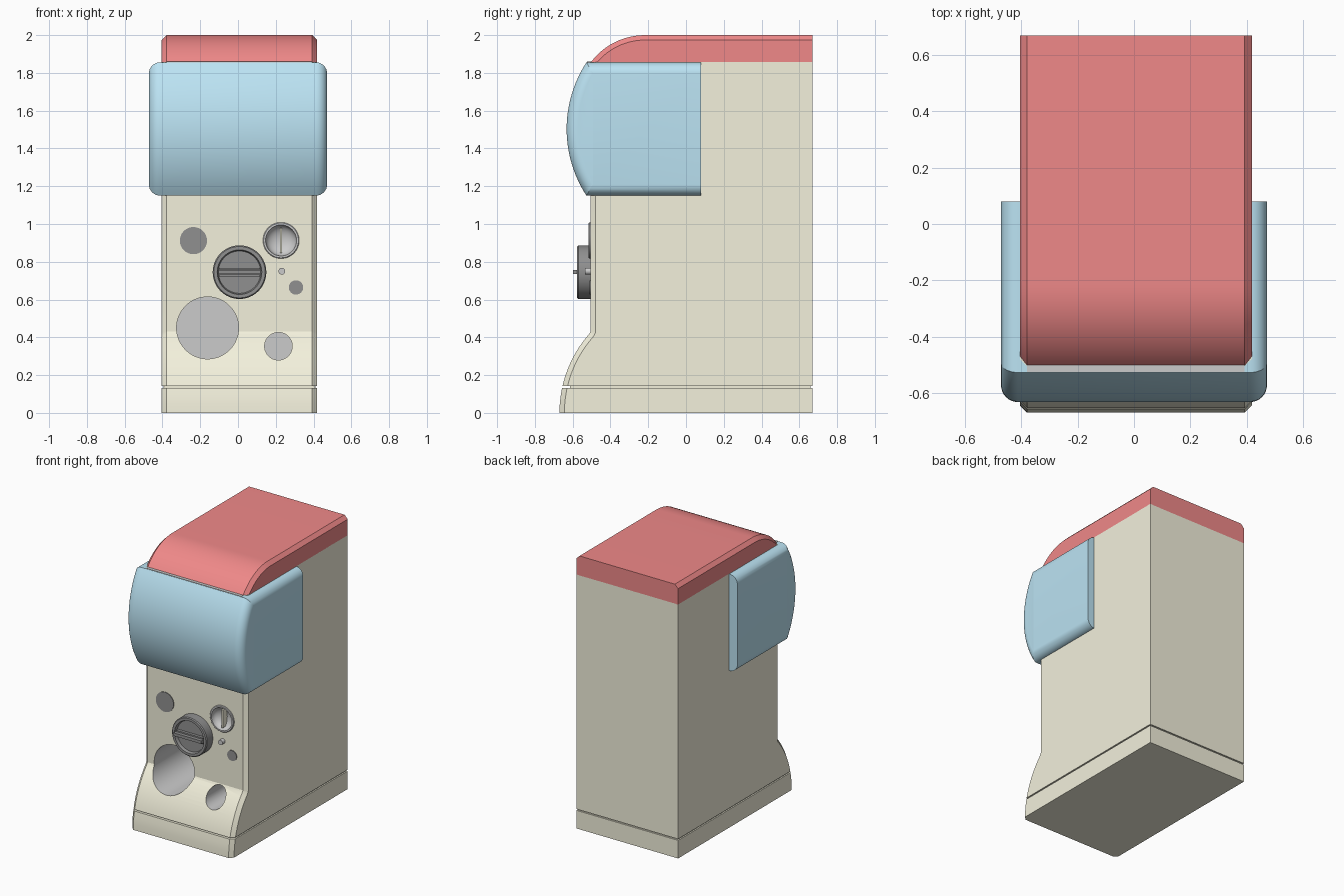
import bpy, bmesh
from math import sin, cos, pi, asin, radians
from mathutils import Matrix

if "Cube" in bpy.data.objects:
    bpy.data.objects.remove(bpy.data.objects["Cube"])


def material(name, r, g, b):
    m = bpy.data.materials.new(name)
    m.diffuse_color = (r, g, b, 1)
    m.use_nodes = True
    m.node_tree.nodes["Principled BSDF"].inputs["Base Color"].default_value = m.diffuse_color
    return m


cream = material("cream", .9, .88, .72)
red = material("red", .87, .25, .25)
blue = material("blue", .5, .77, .9)
dark = material("charcoal", .28, .28, .28)
grey = material("grey", .6, .6, .6)


def finish(name, bm, mats, index=0):
    bmesh.ops.remove_doubles(bm, verts=bm.verts, dist=1e-5)
    bmesh.ops.recalc_face_normals(bm, faces=bm.faces)
    for f in bm.faces:
        f.material_index = index
    me = bpy.data.meshes.new(name)
    bm.to_mesh(me)
    bm.free()
    for m in mats:
        me.materials.append(m)
    ob = bpy.data.objects.new(name, me)
    bpy.context.collection.objects.link(ob)
    smooth(ob)
    return ob


def smooth(ob):
    bpy.ops.object.select_all(action='DESELECT')
    ob.select_set(True)
    bpy.context.view_layer.objects.active = ob
    bpy.ops.object.shade_smooth_by_angle(angle=radians(25))


def inset(poly, n, d):
    """Move the edges of the first n points inward by d, keep the others in place."""
    out, count = [], len(poly)
    for i, p in enumerate(poly):
        lines = []
        for a, b in ((i - 1, i), (i, i + 1)):
            p0, p1 = poly[a % count], poly[b % count]
            dy, dz = p1[0] - p0[0], p1[1] - p0[1]
            l = (dy * dy + dz * dz) ** .5
            lines.append((dz / l, -dy / l, d if 0 <= a < n - 1 else 0))
        (a1, b1, c1), (a2, b2, c2) = lines
        det = a1 * b2 - a2 * b1
        if abs(det) < 1e-4:
            v = (a1 * c1, b1 * c1)
        else:
            v = ((c1 * b2 - c2 * b1) / det, (a1 * c2 - a2 * c1) / det)
        out.append((p[0] + v[0], p[1] + v[1]))
    return out


def loft(name, poly, n, stations, mat):
    """Side profile (y, z) carried through stations (x, inset)."""
    bm = bmesh.new()
    rings = [[bm.verts.new((x, y, z)) for y, z in inset(poly, n, d)] for x, d in stations]
    for r, s in zip(rings, rings[1:]):
        for i in range(len(r)):
            j = (i + 1) % len(r)
            bm.faces.new((r[i], r[j], s[j], s[i]))
    bm.faces.new(rings[0])
    bm.faces.new(rings[-1])
    return finish(name, bm, mat)


def lathe(name, x, z, profile, mats, index=0, seg=48):
    """Revolve (radius, y) points around a front-to-back axis."""
    bm = bmesh.new()
    vs = [bm.verts.new((x + r, y, z)) for r, y in profile]
    es = [bm.edges.new(e) for e in zip(vs, vs[1:])]
    bmesh.ops.spin(bm, geom=vs + es, cent=(x, 0, z), axis=(0, 1, 0), angle=2 * pi, steps=seg)
    return finish(name, bm, mats, index)


def box(name, x0, x1, y0, y1, z0, z1, mats):
    bm = bmesh.new()
    m = Matrix.Translation(((x0 + x1) / 2, (y0 + y1) / 2, (z0 + z1) / 2))
    m = m @ Matrix.Diagonal((x1 - x0, y1 - y0, z1 - z0, 1))
    bmesh.ops.create_cube(bm, size=1, matrix=m)
    return finish(name, bm, mats)


F, B = -.505, .67            # front panel and back planes
L, R, C = -.405, .419, .026  # cabinet sides and chamfer
sides = [(L, C), (L + C, 0), (R - C, 0), (R, C)]


def flare(z):
    return -.036 - (.634 ** 2 - z * z) ** .5


# plinth, groove and cabinet with the flared foot
plinth = [(flare(z), z) for z in (0, .045, .09, .132)]
loft("plinth", plinth + [(B, .132), (B, 0)], 4, sides, [cream])
box("groove_core", L + .01, R - .01, flare(.14) + .04, B - .01, .12, .15, [cream])
front = [(flare(.142 + .278 * i / 12), .142 + .278 * i / 12) for i in range(13)]
front += [(F, .432), (F, 1.858)]
body = loft("cabinet", front + [(B, 1.858), (B, .142)], len(front), sides, [cream, grey])

# round chutes and coin recess cut into the cabinet
for x, z, r, depth in ((-.161, .45, .164, -.1), (.214, .353, .073, -.1), (.228, .913, .085, -.44)):
    cutter = lathe("cutter", x, z, [(0, -1), (r, -1), (r, depth), (0, depth)], [cream, grey], 1, 64)
    cutter.hide_render = True
    mod = body.modifiers.new("cut", 'BOOLEAN')
    mod.operation, mod.solver, mod.object = 'DIFFERENCE', 'EXACT', cutter
    bpy.context.view_layer.objects.active = body
    bpy.ops.object.modifier_apply(modifier=mod.name)
    bpy.data.objects.remove(cutter)
smooth(body)

# red lid with curved front
lid = []
for i in range(13):
    a = asin(.8) * (1 - i / 12)
    lid.append((-.217 - .3575 * sin(a), 1.6425 + .3575 * cos(a)))
lid.append((B, 2))
loft("lid", lid + [(B, 1.857)], len(lid), sides, [red])

# blue bulging display cover with rounded side edges
cover = [(.08, 1.15)]
half = asin(.353 / .646)
for i in range(25):
    a = -half + 2 * half * i / 24
    cover.append((.014 - .646 * cos(a), 1.503 + .646 * sin(a)))
cover.append((.08, 1.856))
rad = .06
rounding = [(.472 - rad + rad * sin(k * pi / 16), rad * (1 - cos(k * pi / 16))) for k in range(9)]
loft("display_cover", cover, len(cover),
     [(-x, d) for x, d in reversed(rounding)] + rounding, [blue])
box("cover_ledge", L + C, R - C, -.525, F + .01, 1.84, 1.859, [])

# turning dial with recessed face and grip bars
dx, dz = .008, .745
lathe("dial", dx, dz, [(0, F + .01), (.142, F + .01), (.142, -.57), (.136, -.577), (.118, -.577),
                       (.112, -.555), (0, -.555)], [dark], 0, 64)
box("dial_grip", dx - .112, dx + .112, -.598, -.55, dz - .011, dz + .011, [dark])
for s in (-1, 1):
    box("dial_grip_side", dx - .108, dx + .108, -.576, -.55, dz + s * .018 - .005, dz + s * .018 + .005, [dark])

# coin bowl with slot bar
cx, cz = .228, .913
bowl = [(.08 * cos(k * pi / 16), -.508 + .05 * sin(k * pi / 16)) for k in range(9)]
lathe("coin_bowl", cx, cz, [(.086, -.45), (.086, F), (.096, F + .004), (.096, -.512), (.092, -.516),
                            (.082, -.516)] + bowl, [])
box("coin_slot_bar", cx - .006, cx + .006, -.51, -.45, cz - .066, cz + .066, [cream])

# small round lock, badge disc and stud
for name, x, z, r, y, m in (("badge_disc", -.236, .912, .072, -.51, [dark]),
                            ("lock_disc", .307, .664, .038, -.51, [dark]),
                            ("stud", .232, .75, .018, -.535, [])):
    lathe(name, x, z, [(0, F + .01), (r, F + .01), (r, y), (0, y)], m, 0, 32)
